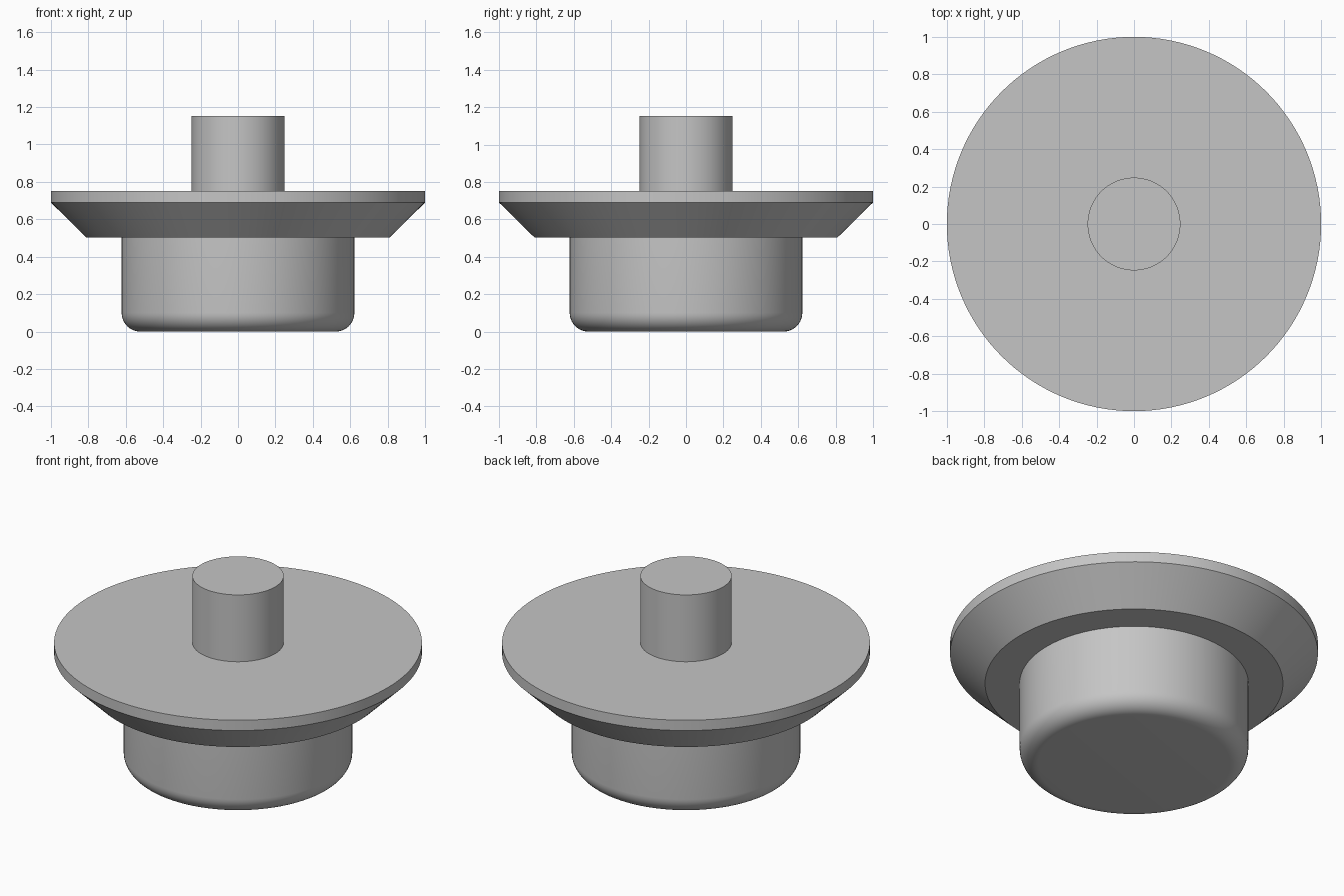
import bpy, bmesh
from math import sin, cos, pi, radians

cube = bpy.data.objects.get("Cube")
if cube:
    bpy.data.objects.remove(cube, do_unlink=True)

SEGMENTS = 128

grey = bpy.data.materials.new("plain_grey")
grey.use_nodes = True
colour = (0.56, 0.56, 0.56, 1)
grey.diffuse_color = colour
grey.node_tree.nodes["Principled BSDF"].inputs["Base Color"].default_value = colour


def lathe(name, profile, cap_bottom=False, cap_top=False):
    """Turn a (radius, height) profile, listed bottom to top, around z."""
    bm = bmesh.new()
    rings = []
    for r, z in profile:
        angles = [2 * pi * i / SEGMENTS for i in range(SEGMENTS)]
        rings.append([bm.verts.new((r * cos(a), r * sin(a), z)) for a in angles])
    for low, high in zip(rings, rings[1:]):
        for i in range(SEGMENTS):
            j = (i + 1) % SEGMENTS
            bm.faces.new((low[i], low[j], high[j], high[i]))
    if cap_bottom:
        bm.faces.new(rings[0][::-1])
    if cap_top:
        bm.faces.new(rings[-1])
    mesh = bpy.data.meshes.new(name)
    bm.to_mesh(mesh)
    bm.free()
    mesh.materials.append(grey)
    obj = bpy.data.objects.new(name, mesh)
    bpy.context.collection.objects.link(obj)
    bpy.ops.object.select_all(action="DESELECT")
    obj.select_set(True)
    bpy.context.view_layer.objects.active = obj
    bpy.ops.object.shade_smooth_by_angle(angle=radians(30))
    return obj


body_r, stem_r, fillet = 0.622, 0.248, 0.1
flange_bottom, flange_top = 0.503, 0.752

# Lower body with a rounded bottom edge
steps = 10
rounded = [(body_r - fillet + fillet * sin(t), fillet - fillet * cos(t))
           for t in (pi / 2 * i / steps for i in range(steps + 1))]
lathe("lower_body", rounded + [(body_r, flange_bottom)], cap_bottom=True)

# Wide flange with a chamfered underside, meeting the body and the stem
lathe("flange", [(body_r, flange_bottom), (0.81, flange_bottom), (1, 0.69),
                 (1, flange_top), (stem_r, flange_top)])

# Upper stem
lathe("stem", [(stem_r, flange_top), (stem_r, 1.153)], cap_top=True)
